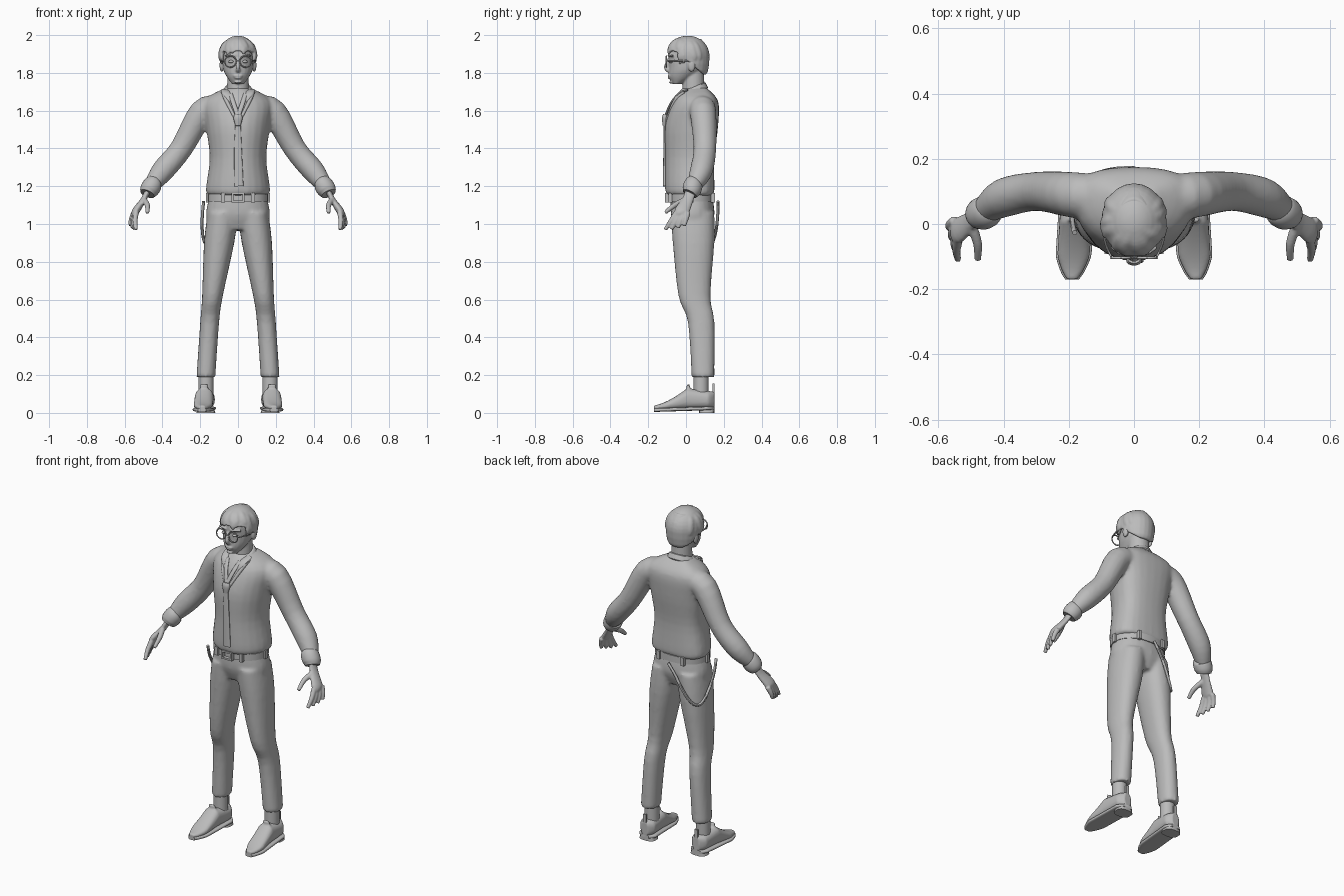
import bpy, bmesh, math, random
from mathutils import Vector, Matrix

random.seed(4)
cube = bpy.data.objects.get("Cube")
if cube:
    bpy.data.objects.remove(cube, do_unlink=True)

grey = bpy.data.materials.new("plain_grey")
grey.use_nodes = True
grey.diffuse_color = (.5, .5, .5, 1)
for node in grey.node_tree.nodes:
    if node.type == 'BSDF_PRINCIPLED':
        node.inputs["Base Color"].default_value = grey.diffuse_color

SIDES = {"left": 1, "right": -1}
ACROSS, DEPTH, UP = Vector((1, 0, 0)), Vector((0, 1, 0)), Vector((0, 0, 1))


def soft(value, power):
    return math.copysign(abs(value) ** power, value)


def refine(rows, steps=4):
    """Smooth spline through rows of numbers."""
    smooth_rows, last = [], len(rows) - 1
    for i in range(last):
        before, start, end, after = (rows[max(0, min(last, i + k))] for k in (-1, 0, 1, 2))
        for step in range(steps):
            t = step / steps
            smooth_rows.append([q + t / 2 * (r - p + t * (2*p - 5*q + 4*r - s + t * (3 * (q - r) + s - p)))
                                for p, q, r, s in zip(before, start, end, after)])
    return smooth_rows + [rows[-1]]


def skin(bm, rings, power=1, bow=0, sides=24):
    """Closed loft through rings of centre, first radius vector, second radius vector."""
    loops = []
    for centre, u, v in rings:
        loop = []
        for k in range(sides):
            angle = math.tau * k / sides
            point = centre + u * soft(math.cos(angle), power) + v * soft(math.sin(angle), power)
            point.y += bow * math.cos(angle) ** 2
            loop.append(bm.verts.new(point))
        loops.append(loop)
    for low, high in zip(loops, loops[1:]):
        for k in range(sides):
            after = (k + 1) % sides
            bm.faces.new((low[k], low[after], high[after], high[k]))
    bm.faces.new(loops[0])
    bm.faces.new(loops[-1])


def stack(bm, rows, side=1, **options):
    """Level rings given as height, inner x, outer x, front y, back y."""
    skin(bm, [(Vector((side * (inner + outer) / 2, (front + back) / 2, z)),
               ACROSS * (outer - inner) / 2, DEPTH * (back - front) / 2)
              for z, inner, outer, front, back in refine(rows)], **options)


def centred(rows):
    return [(z, -half, half, front, back) for z, half, front, back in rows]


def tube(bm, rows, hint=DEPTH, side=1, flat=1, **options):
    """Tube along x, y, z, radius; flat scales the radius square to the hint."""
    rows = refine(rows)
    points = [Vector((side * x, y, z)) for x, y, z, radius in rows]
    rings = []
    for i, point in enumerate(points):
        along = (points[min(i + 1, len(points) - 1)] - points[max(i - 1, 0)]).normalized()
        u = (hint - along * hint.dot(along)).normalized()
        radius = rows[i][-1]
        rings.append((point, u * radius, along.cross(u) * radius * flat))
    skin(bm, rings, **options)


def ball(bm, centre, radii):
    matrix = Matrix.Translation(centre) @ Matrix.Diagonal((*radii, 1))
    return bmesh.ops.create_uvsphere(bm, u_segments=24, v_segments=16, radius=1, matrix=matrix)["verts"]


def box(bm, centre, size):
    matrix = Matrix.Translation(centre) @ Matrix.Diagonal((*size, 1))
    bmesh.ops.create_cube(bm, size=1, matrix=matrix)


def finish(name, bm, voxel=0, relax=3):
    """Make the object; a voxel size fuses overlapping lofts into one surface."""
    bmesh.ops.recalc_face_normals(bm, faces=bm.faces)
    mesh = bpy.data.meshes.new(name)
    bm.to_mesh(mesh)
    bm.free()
    mesh.materials.append(grey)
    part = bpy.data.objects.new(name, mesh)
    bpy.context.collection.objects.link(part)
    if voxel:
        fuse = part.modifiers.new("fuse", 'REMESH')
        fuse.mode, fuse.voxel_size, fuse.use_smooth_shade = 'VOXEL', voxel, True
        part.modifiers.new("relax", 'SMOOTH').iterations = relax
    else:
        bpy.ops.object.select_all(action='DESELECT')
        part.select_set(True)
        bpy.context.view_layer.objects.active = part
        bpy.ops.object.shade_smooth_by_angle(angle=math.radians(45))


# Sweater: torso and sleeves
bm = bmesh.new()
stack(bm, centred([(1.15, .15, -.09, .14), (1.18, .17, -.11, .15), (1.35, .15, -.11, .15),
                   (1.52, .17, -.11, .17), (1.65, .18, -.07, .17), (1.72, .07, -.02, .11)]),
      power=.9, bow=.03)
for side in SIDES.values():
    tube(bm, [(.1, .08, 1.61, .07), (.19, .09, 1.59, .07), (.3, .1, 1.4, .06),
              (.4, .08, 1.28, .06), (.46, .04, 1.2, .04)], side=side)
finish("sweater", bm, .01, 5)

# Trousers: hips and legs
bm = bmesh.new()
stack(bm, centred([(1.15, .15, -.08, .14), (1.05, .17, -.08, .15), (.97, .15, -.05, .12)]), power=.9)
for side in SIDES.values():
    stack(bm, [(1.06, 0, .16, -.08, .15), (.9, .02, .18, -.07, .15), (.62, .08, .19, -.04, .13),
               (.48, .1, .2, .01, .15), (.19, .12, .22, .03, .15)], side=side, power=.9)
finish("trousers", bm, .01, 4)

# Cuffs and hands
for name, side in SIDES.items():
    bm = bmesh.new()
    tube(bm, [(.44, .05, 1.22, .04), (.45, .04, 1.21, .05), (.47, .03, 1.18, .05), (.48, .02, 1.16, .04)],
         side=side)
    finish(name + "_cuff", bm)
    bm = bmesh.new()
    tube(bm, [(.47, .03, 1.19, .03), (.5, .01, 1.13, .03), (.54, -.02, 1.07, .04), (.55, -.02, 1.05, .03)],
         side=side, flat=.5)
    for finger in range(4):
        f = finger / 3
        knuckle = Vector((.54 + f / 100, .06 * f - .05, 1.06))
        tip = knuckle + Vector((.02 * f, .04 * f - .06, .02 * f * f - .09))
        middle = knuckle.lerp(tip, .5) + ACROSS / 200
        tube(bm, [(*knuckle, .015), (*middle, .013), (*tip, .01)], hint=ACROSS, side=side)
    tube(bm, [(.5, 0, 1.13, .016), (.48, -.06, 1.1, .014), (.48, -.11, 1.06, .01)], hint=ACROSS, side=side)
    finish(name + "_hand", bm, .005, 2)

# Belt, loops and buckle
bm = bmesh.new()
stack(bm, centred([(1.12, .16, -.09, .15), (1.16, .16, -.09, .15)]), power=.9)
finish("belt", bm)
bm = bmesh.new()
for k in range(6):
    angle = math.radians(60 * k + 30)
    box(bm, (.16 * math.sin(angle), .03 - .13 * math.cos(angle), 1.14), (.02, .02, .05))
finish("belt_loops", bm)
bm = bmesh.new()
for side in SIDES.values():
    box(bm, (.03 * side, -.1, 1.14), (.01, .02, .05))
    box(bm, (0, -.1, 1.14 + .02 * side), (.06, .02, .01))
finish("belt_buckle", bm)

# Strap hanging from the back of the belt round to the right hip
bm = bmesh.new()
strap = []
for k in range(13):
    t = k / 12
    turn = 1.9 * t
    strap.append((-.19 * soft(math.sin(turn), .8), .03 + .14 * soft(math.cos(turn), .8),
                  1.12 - .23 * math.sin(math.pi * t), .008))
tube(bm, strap, hint=Vector((1, 1, 0)), sides=8)
finish("hip_strap", bm)

# Shoes, soles, heels and ankles
for name, side in SIDES.items():
    upper, sole = [], []
    for k in range(21):
        t = k / 20
        width = .05 * min(1, 4 * t + .1) ** .5 * min(1, 8 * (1 - t) + .2) ** .5
        top = .04 + .09 * min(1, t / .55) ** 1.5 - .04 * max(0, t - .55)
        bottom = .015 + .01 * t
        centre = Vector((side * (.19 - .02 * t), .32 * t - .17, bottom))
        upper.append((centre + UP * (top - bottom) / 2, ACROSS * width, UP * (top - bottom) / 2))
        sole.append((centre, ACROSS * (width + .005), UP * .01))
    bm = bmesh.new()
    skin(bm, upper, power=.8)
    tube(bm, [(.18, .02, .1, .03), (.18, .01, .15, .02)], hint=ACROSS, side=side, flat=.4)
    finish(name + "_shoe", bm, .006)
    bm = bmesh.new()
    skin(bm, sole, power=.5)
    stack(bm, [(0, .12, .22, .07, .15), (.03, .13, .21, .07, .15)], side=side, power=.7)
    finish(name + "_sole_and_heel", bm)
    bm = bmesh.new()
    tube(bm, [(.17, .08, .07, .04), (.17, .08, .2, .04)], side=side)
    finish(name + "_ankle", bm)
    bm = bmesh.new()
    box(bm, (.17 * side, .145, .13), (.02, .01, .05))
    finish(name + "_pull_tab", bm)

# Head: skull, neck, nose, lips, chin, ears and brows
bm = bmesh.new()
stack(bm, centred([(1.74, .03, -.07, -.03), (1.78, .06, -.09, .05), (1.83, .08, -.09, .1),
                   (1.92, .08, -.09, .12), (1.98, .05, -.05, .08)]))
tube(bm, [(0, .04, 1.66, .06), (0, .04, 1.82, .055)], hint=ACROSS)
tube(bm, [(0, -.09, 1.87, .01), (0, -.105, 1.83, .012), (0, -.09, 1.81, .012)], hint=ACROSS)
for height, width in ((1.785, .026), (1.774, .02), (1.75, .02)):
    ball(bm, (0, -.087 + .3 * max(0, 1.77 - height), height), (width, .01, .006))
for side in SIDES.values():
    ball(bm, (.086 * side, .03, 1.84), (.012, .02, .035))
    tube(bm, [(.015, -.09, 1.89, .006), (.04, -.09, 1.895, .007), (.07, -.07, 1.89, .005)], side=side)
finish("head", bm, .005)
bm = bmesh.new()
for side in SIDES.values():
    ball(bm, (.036 * side, -.078, 1.86), (.015, .014, .008))
finish("eyes", bm)

# Hair: cap trimmed to the hairline, with overlapping locks
bm = bmesh.new()
crown = Vector((0, .01, 1.89))
for vert in ball(bm, crown, (.1, .115, .107)):
    below = max(0, crown.z - vert.co.z)
    toward_back = max(0, min(1, (vert.co.y + .05) * 7))
    vert.co.z = max(vert.co.z - below, 1.915 - toward_back / 8)
for k in range(15):
    turn = math.radians(16 * (k - 7))
    hang = (.2 if abs(turn) < 1.1 else -.3) + random.uniform(-.2, .1)
    lock = []
    for f, radius in ((0, .012), (.4, .018), (.75, .018), (1, .006)):
        rise = 1.3 + f * (hang - 1.3)
        swirl = turn + f / (4 if k % 3 else -4)
        spot = Vector((.94 * math.sin(swirl) * math.cos(rise), -1.08 * math.cos(swirl) * math.cos(rise),
                       math.sin(rise)))
        lock.append((*(crown + spot / 10), radius))
    tube(bm, lock, hint=Vector((math.cos(turn), math.sin(turn), 0)), flat=.6)
finish("hair", bm, .006, 2)

# Spectacles
bm = bmesh.new()
for side in SIDES.values():
    turns = [math.tau * k / 12 for k in range(13)]
    tube(bm, [(.04 + .03 * math.cos(a), -.104, 1.86 + .03 * math.sin(a), .0035) for a in turns],
         side=side, sides=8)
    tube(bm, [(.07, -.1, 1.865, .0035), (.09, -.05, 1.865, .0035), (.094, .03, 1.865, .0035)],
         hint=UP, side=side, sides=8)
tube(bm, [(-.01, -.105, 1.865, .003), (.01, -.105, 1.865, .003)], sides=8)
finish("spectacles", bm)

# Shirt collar, sweater neckline and tie bands
bm = bmesh.new()
skin(bm, [(Vector((0, .04, z)), ACROSS * r, Vector((0, .9, .4)) * r)
          for z, r in ((1.68, .08), (1.69, .085), (1.72, .07), (1.725, .06))])
finish("collar_stand", bm)
for name, side in SIDES.items():
    bm = bmesh.new()
    tube(bm, [(.07, .01, 1.71, .02), (.06, -.04, 1.69, .02), (.035, -.075, 1.64, .004)],
         hint=ACROSS, side=side, flat=.3)
    finish(name + "_collar_point", bm)
    bm = bmesh.new()
    tube(bm, [(.08, -.01, 1.7, .01), (.06, -.06, 1.65, .01), (0, -.11, 1.53, .007)], side=side)
    finish(name + "_neckline", bm)
    bm = bmesh.new()
    tube(bm, [(.04, -.04, 1.69, .011), (.024, -.08, 1.64, .012), (0, -.11, 1.57, .012)],
         hint=ACROSS, side=side, flat=.5)
    finish(name + "_tie_band", bm)

# Tie: knot and hanging blade
bm = bmesh.new()
tube(bm, [(0, -.11, 1.58, .018), (0, -.113, 1.56, .024), (0, -.115, 1.52, .014)], hint=ACROSS, flat=.6)
finish("tie_knot", bm)
bm = bmesh.new()
tube(bm, [(0, -.113, 1.53, .014), (0, -.113, 1.4, .02), (.005, -.113, 1.2, .024)],
     hint=ACROSS, flat=.35, power=.7)
finish("tie_blade", bm)
